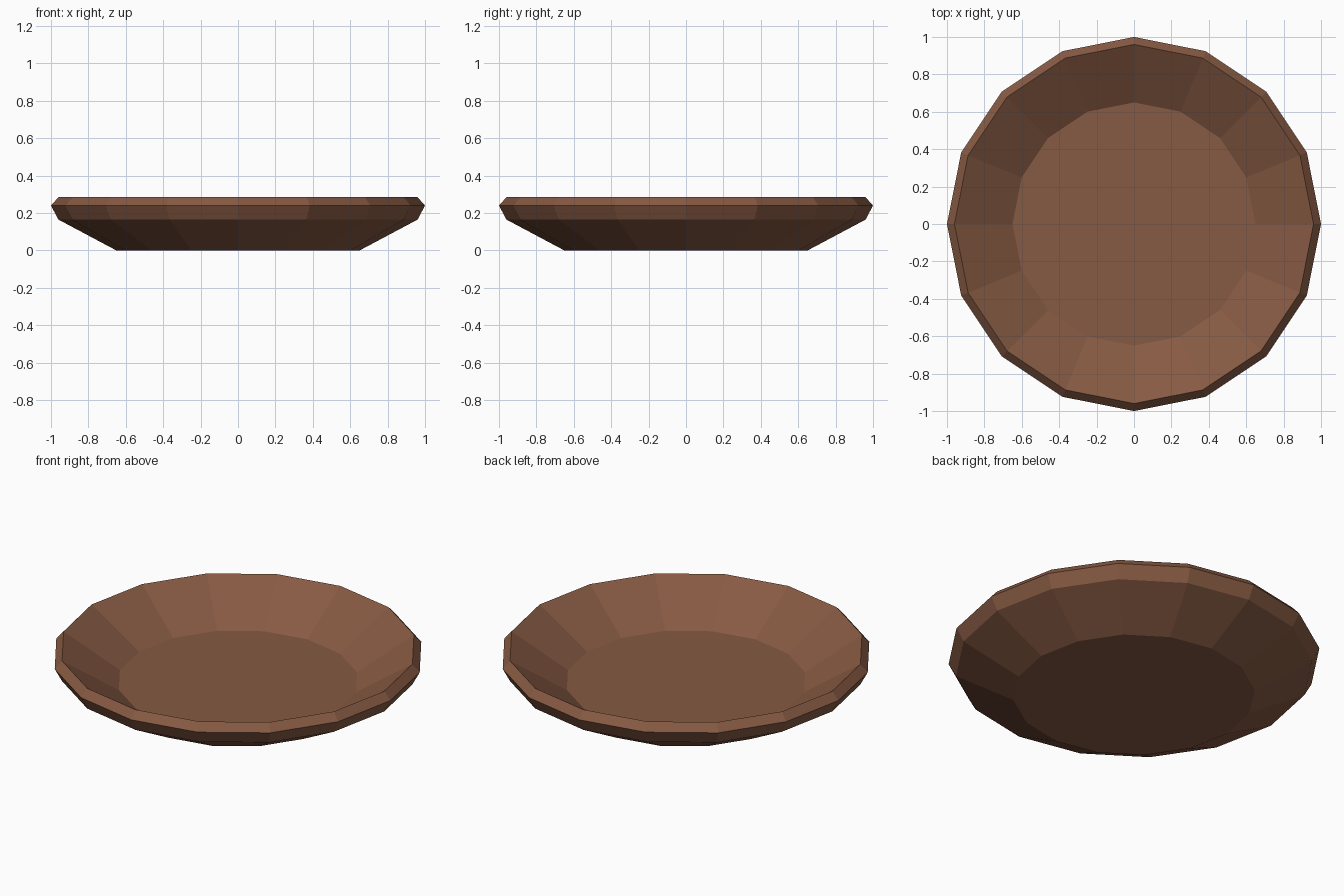
import bpy, bmesh, math

if "Cube" in bpy.data.objects:
    bpy.data.objects.remove(bpy.data.objects["Cube"])

SIDES = 16

# Cross-section (radius, height) from the underside, round the rim, to the inner floor
PROFILE = [(0.65, 0.0), (0.96, 0.165), (1.0, 0.24), (0.96, 0.285), (0.65, 0.087)]

brown = bpy.data.materials.new("warm_brown")
brown.diffuse_color = (0.24, 0.102, 0.056, 1)
brown.use_nodes = True
brown.node_tree.nodes["Principled BSDF"].inputs["Base Color"].default_value = brown.diffuse_color

bm = bmesh.new()


def ring(radius, z):
    return [bm.verts.new((radius * math.cos(2 * math.pi * i / SIDES),
                          radius * math.sin(2 * math.pi * i / SIDES), z))
            for i in range(SIDES)]


# Walls and rim
rings = [ring(r, z) for r, z in PROFILE]
for a, b in zip(rings, rings[1:]):
    for i in range(SIDES):
        j = (i + 1) % SIDES
        bm.faces.new((a[i], a[j], b[j], b[i]))

# Underside and inner floor
bm.faces.new(rings[0][::-1])
bm.faces.new(rings[-1])
bmesh.ops.recalc_face_normals(bm, faces=bm.faces)

mesh = bpy.data.meshes.new("shallow_bowl")
bm.to_mesh(mesh)
bm.free()
mesh.materials.append(brown)
bowl = bpy.data.objects.new("shallow_bowl", mesh)
bpy.context.collection.objects.link(bowl)
